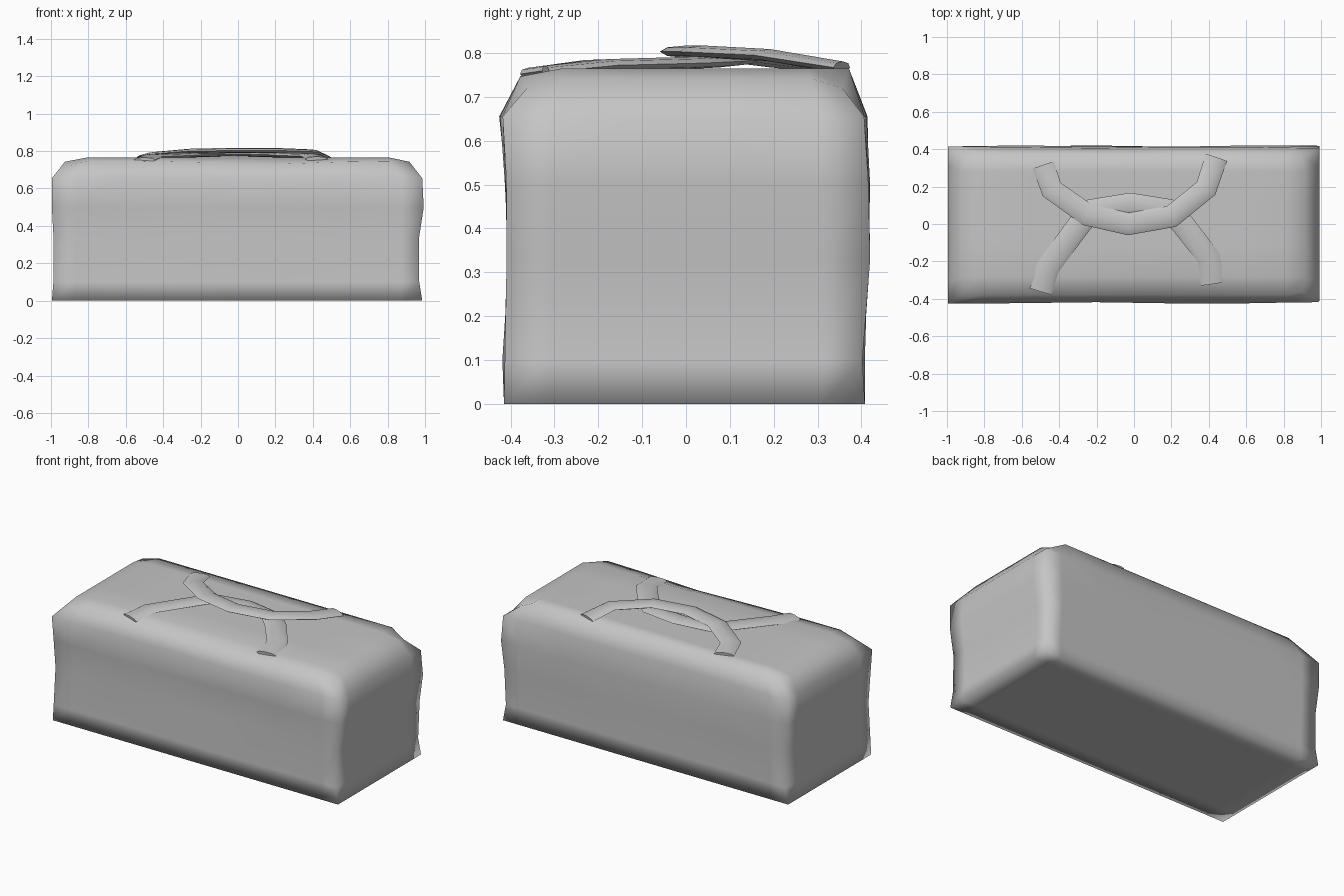
import bpy, bmesh, math
from mathutils import Vector

if "Cube" in bpy.data.objects:
    bpy.data.objects.remove(bpy.data.objects["Cube"])

grey = bpy.data.materials.new("grey fabric")
grey.diffuse_color = (0.56, 0.56, 0.56, 1)
grey.use_nodes = True
grey.node_tree.nodes["Principled BSDF"].inputs["Base Color"].default_value = grey.diffuse_color


def finish(name, bm):
    bmesh.ops.recalc_face_normals(bm, faces=bm.faces)
    mesh = bpy.data.meshes.new(name)
    bm.to_mesh(mesh)
    bm.free()
    mesh.materials.append(grey)
    mesh.polygons.foreach_set("use_smooth", [True] * len(mesh.polygons))
    obj = bpy.data.objects.new(name, mesh)
    bpy.context.collection.objects.link(obj)
    return obj


# Bag body: a gridded box with a narrower top layer and soft fabric waves
XS = [-0.995, -0.87, -0.6, -0.2, 0.2, 0.6, 0.87, 0.985]
YS = [-0.415, -0.31, -0.12, 0.12, 0.31, 0.408]
ZS = [0.0, 0.1, 0.33, 0.5, 0.655, 0.765]
END_WAVE = [0, -0.016, -0.018, 0.008, 0, 0]      # outward push per height
FRONT_WAVE = [0, 0.0, -0.010, -0.006, 0.007, 0]
BACK_WAVE = [0, -0.004, 0.008, 0.008, 0.002, 0]


def body_point(i, j, k):
    x, y, z = XS[i], YS[j], ZS[k]
    end = i in (0, len(XS) - 1)
    side = j in (0, len(YS) - 1)
    if k == len(ZS) - 1:
        x, y = x * 0.93, y * 0.91
        if end and side:                         # slumped top corners
            x, y = x * 0.98, y * 0.96
            z -= 0.02 if x < 0 < y else 0.045
        elif j == 0:                             # sagging front rim
            z -= 0.018 + 0.018 * math.exp(-((x - 0.15) / 0.35) ** 2)
        elif end:                                # dipped end rims
            z -= 0.022
    elif k > 0:
        if side:
            wave = FRONT_WAVE[k] if j == 0 else BACK_WAVE[k]
            wave += 0.004 * math.sin(x * 5 + z * 9)
            y += wave * (-1 if j == 0 else 1)
        if end:
            push = END_WAVE[k]
            if x < 0:
                push = min(push, 0) * (1.2 if side and y > 0 else 0.5)
            x += push * (1 if x > 0 else -1)
    return Vector((x, y, z))


bm = bmesh.new()
verts = {}


def vert(*key):
    if key not in verts:
        verts[key] = bm.verts.new(body_point(*key))
    return verts[key]


counts = (len(XS), len(YS), len(ZS))
for axis in range(3):
    a, b = [n for n in range(3) if n != axis]
    for level in (0, counts[axis] - 1):
        for p in range(counts[a] - 1):
            for q in range(counts[b] - 1):
                corners = []
                for dp, dq in ((0, 0), (1, 0), (1, 1), (0, 1)):
                    key = [level] * 3
                    key[a], key[b] = p + dp, q + dq
                    corners.append(vert(*key))
                bm.faces.new(corners)
finish("bag_body", bm)


# Carry handles: flattened straps swept along a path
def strap(name, path, half_width=0.06, half_height=0.014):
    bm = bmesh.new()
    pts = [Vector(p) for p in path]
    rings = []
    for n, p in enumerate(pts):
        t0 = (p - pts[n - 1]) if n else (pts[1] - p)
        t1 = (pts[n + 1] - p) if n < len(pts) - 1 else t0
        t = (t0.normalized() + t1.normalized()).normalized()
        side = t.cross(Vector((0, 0, 1))).normalized()
        up = side.cross(t)
        rings.append([bm.verts.new(p + side * half_width * math.cos(a)
                                   + up * half_height * math.sin(a))
                      for a in (m * math.tau / 8 for m in range(8))])
    for r, s in zip(rings, rings[1:]):
        for m in range(8):
            bm.faces.new((r[m], r[m - 1], s[m - 1], s[m]))
    bm.faces.new(rings[0])
    bm.faces.new(rings[-1])
    obj = finish(name, bm)
    for o in bpy.context.selected_objects:
        o.select_set(False)
    obj.select_set(True)
    bpy.context.view_layer.objects.active = obj
    bpy.ops.object.shade_smooth_by_angle(angle=math.radians(70))


strap("back_handle", [
    (-0.485, 0.315, 0.768), (-0.44, 0.185, 0.782), (-0.25, 0.05, 0.799),
    (-0.03, 0.0, 0.803), (0.20, 0.04, 0.803), (0.385, 0.19, 0.795),
    (0.44, 0.355, 0.767)])
strap("front_handle", [
    (-0.50, -0.36, 0.752), (-0.46, -0.23, 0.770), (-0.29, 0.0, 0.777),
    (-0.22, 0.075, 0.781), (-0.02, 0.105, 0.785), (0.18, 0.075, 0.781),
    (0.26, 0.0, 0.777), (0.40, -0.18, 0.772), (0.42, -0.32, 0.757)], 0.062)
